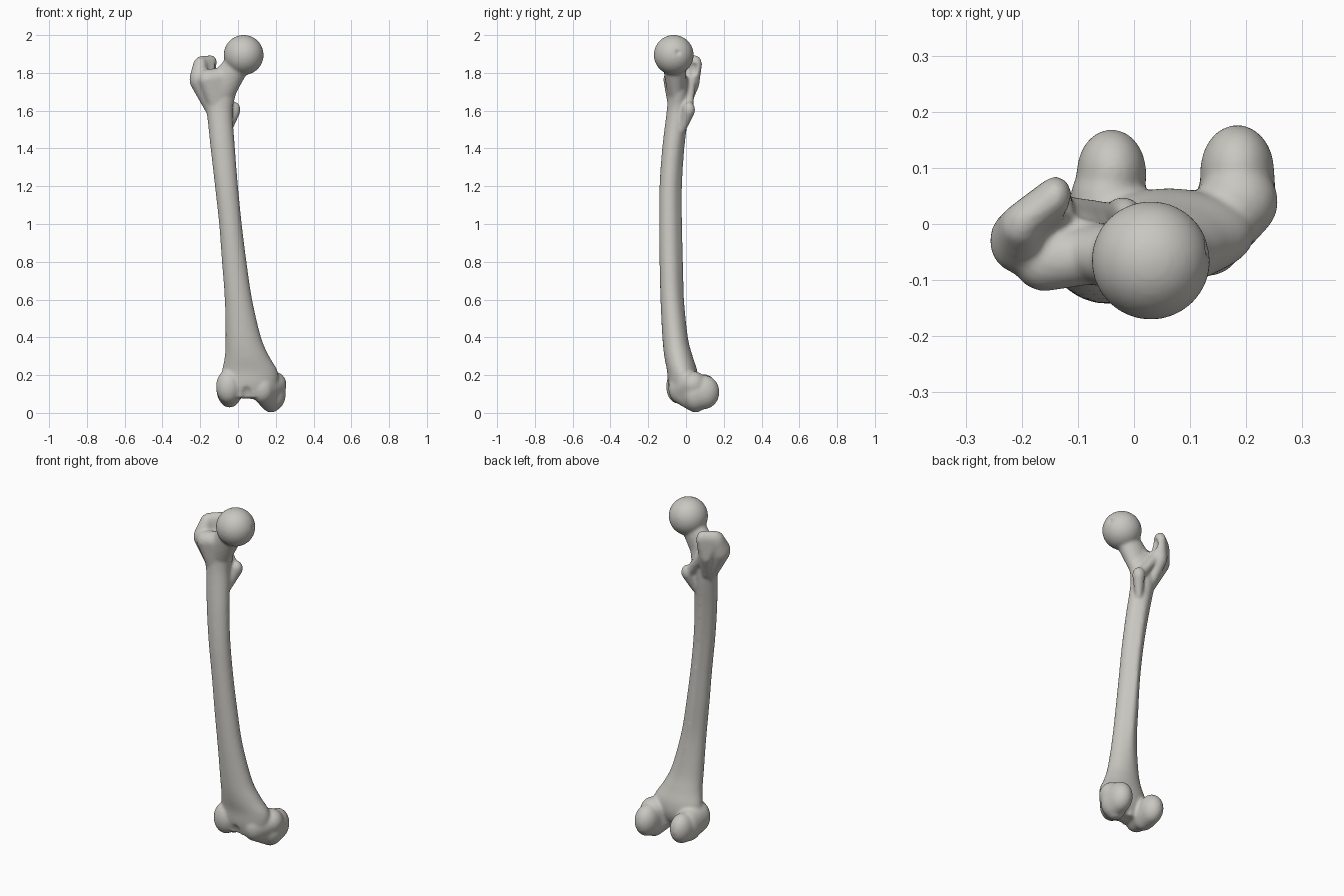
import bpy, bmesh, math
from mathutils import Matrix, Vector

cube = bpy.data.objects.get("Cube")
if cube:
    bpy.data.objects.remove(cube, do_unlink=True)

bone = bpy.data.materials.new("bone_grey")
bone.use_nodes = True
colour = (0.58, 0.57, 0.53, 1)
bone.diffuse_color = colour
shader = bone.node_tree.nodes["Principled BSDF"]
shader.inputs["Base Color"].default_value = colour
shader.inputs["Roughness"].default_value = 0.6


def finish(bm, name):
    bmesh.ops.recalc_face_normals(bm, faces=bm.faces)
    mesh = bpy.data.meshes.new(name)
    bm.to_mesh(mesh)
    bm.free()
    obj = bpy.data.objects.new(name, mesh)
    bpy.context.collection.objects.link(obj)
    mesh.materials.append(bone)
    return obj


def blob(name, *balls):
    """Convex skin stretched over ellipsoids given as (centre, radii)."""
    source = bmesh.new()
    for centre, radii in balls:
        place = Matrix.Translation(centre) @ Matrix.Diagonal((*radii, 1))
        bmesh.ops.create_uvsphere(source, u_segments=32, v_segments=20, radius=1, matrix=place)
    points = [v.co.copy() for v in source.verts]
    source.free()
    bm = bmesh.new()
    for p in points:
        bm.verts.new(p)
    bmesh.ops.convex_hull(bm, input=list(bm.verts))
    bmesh.ops.delete(bm, geom=[v for v in bm.verts if not v.link_faces], context="VERTS")
    return finish(bm, name)


def ball(x, y, z, rx, ry=None, rz=None):
    return (x, y, z), (rx, ry or rx, rz or rx)


def catmull(a, b, c, d, t):
    return 0.5 * (2 * b + (c - a) * t + (2 * a - 5 * b + 4 * c - d) * t * t
                  + (3 * b - a - 3 * c + d) * t ** 3)


def shaft(name, rows, steps=6, sides=48):
    """Loft through (height, right, left, front, back) outlines with a rear ridge."""
    rows = [Vector(r) for r in rows]
    rows = [rows[0]] + rows + [rows[-1]]
    outlines = [catmull(*rows[i:i + 4], s / steps)
                for i in range(len(rows) - 3) for s in range(steps)] + [rows[-1]]
    bm = bmesh.new()
    rings = []
    for z, x0, x1, y0, y1 in outlines:
        ridge = 0.014 * math.exp(-((z - 1) / 0.5) ** 4)
        ring = []
        for k in range(sides):
            a = math.tau * k / sides
            y = (y0 + y1 - ridge) / 2 + (y1 - ridge - y0) / 2 * math.sin(a)
            y += ridge * max(0, math.sin(a)) ** 12
            ring.append(bm.verts.new(((x0 + x1) / 2 + (x1 - x0) / 2 * math.cos(a), y, z)))
        rings.append(ring)
    for low, high in zip(rings, rings[1:]):
        for k in range(sides):
            n = (k + 1) % sides
            bm.faces.new((low[k], low[n], high[n], high[k]))
    bm.faces.new(rings[0])
    bm.faces.new(rings[-1])
    return finish(bm, name)


# Bowed shaft, flaring at both ends
femur = shaft("thigh_bone", [
    (.08, -.07, .18, -.08, .03),
    (.15, -.09, .21, -.095, .06),
    (.22, -.085, .21, -.10, .06),
    (.3, -.07, .165, -.115, .035),
    (.4, -.066, .122, -.125, .01),
    (.6, -.07, .075, -.135, -.01),
    (.8, -.085, .045, -.14, -.015),
    (1, -.1, .02, -.142, -.02),
    (1.2, -.122, 0, -.14, -.02),
    (1.4, -.145, -.016, -.126, -.008),
    (1.6, -.168, -.028, -.102, .015),
    (1.7, -.2, -.01, -.095, .015),
    (1.78, -.2, -.03, -.09, .01),
])

parts = [
    # Ball joint and neck
    blob("head", ball(.03, -.065, 1.895, .106)),
    blob("neck", ball(0, -.062, 1.85, .066, .062, .066),
         ball(-.085, -.05, 1.725, .08, .052, .09)),
    blob("neck_shelf", ball(-.06, -.055, 1.78, .05),
         ball(-.16, -.065, 1.765, .055), ball(-.12, -.05, 1.65, .05)),
    # Upper outer knob with its raised rear crest
    blob("greater_trochanter", ball(-.205, -.03, 1.765, .052, .058, .065),
         ball(-.2, -.005, 1.83, .04, .042, .055), ball(-.14, -.03, 1.6, .03)),
    blob("trochanter_crest", ball(-.195, .005, 1.84, .036, .036, .05),
         ball(-.14, .048, 1.845, .03, .037, .048),
         ball(-.155, .03, 1.74, .04), ball(-.13, -.01, 1.62, .03)),
    blob("rear_crest", ball(-.125, .025, 1.74, .026), ball(-.03, .01, 1.61, .027)),
    blob("lesser_trochanter", ball(-.02, .015, 1.605, .034, .034, .042),
         ball(-.05, -.02, 1.5, .02)),
    # Knee knuckles
    blob("right_condyle_front", ball(-.05, -.045, .14, .066, .06, .09),
         ball(-.045, .05, .12, .068, .06, .09)),
    blob("right_condyle_rear", ball(-.045, .03, .11, .064, .07, .082),
         ball(-.04, .092, .12, .062, .077, .085)),
    blob("left_condyle_front", ball(.13, -.035, .13, .062, .058, .08),
         ball(.185, .04, .15, .072, .07, .07), ball(.175, .05, .075, .06, .06, .073)),
    blob("left_condyle_rear", ball(.185, .05, .1, .068, .07, .09),
         ball(.184, .095, .11, .066, .082, .09)),
    blob("knee_bridge", ball(-.03, -.035, .15, .06, .055, .07),
         ball(.13, -.03, .14, .06, .055, .07)),
]

# Fuse everything into one bone
bpy.ops.object.select_all(action="DESELECT")
for part in parts + [femur]:
    part.select_set(True)
bpy.context.view_layer.objects.active = femur
bpy.ops.object.join()


def remesh(name):
    mod = femur.modifiers.new(name, "REMESH")
    mod.mode = "VOXEL"
    mod.voxel_size = 0.007
    mod.use_smooth_shade = True


remesh("fuse")

# Hollows: kneecap groove, notch between knuckles, ligament pit, fossa
hollows = [
    blob("kneecap_groove", ball(.045, -.15, .07, .06, .085, .1)),
    blob("rear_notch", ball(.07, .09, .04, .045, .08, .09), ball(.07, .16, .1, .045, .06, .09)),
    blob("ligament_pit", ball(.145, -.04, 1.91, .025, .02, .02)),
    blob("trochanter_fossa", ball(-.105, .035, 1.82, .025, .03, .04)),
]
for cutter in hollows:
    cutter.hide_render = True
    cutter.hide_viewport = True
    cut = femur.modifiers.new(cutter.name, "BOOLEAN")
    cut.operation = "DIFFERENCE"
    cut.solver = "EXACT"
    cut.object = cutter

# Soften the joins
remesh("refine")
soften = femur.modifiers.new("soften", "SMOOTH")
soften.factor = 0.5
soften.iterations = 8
